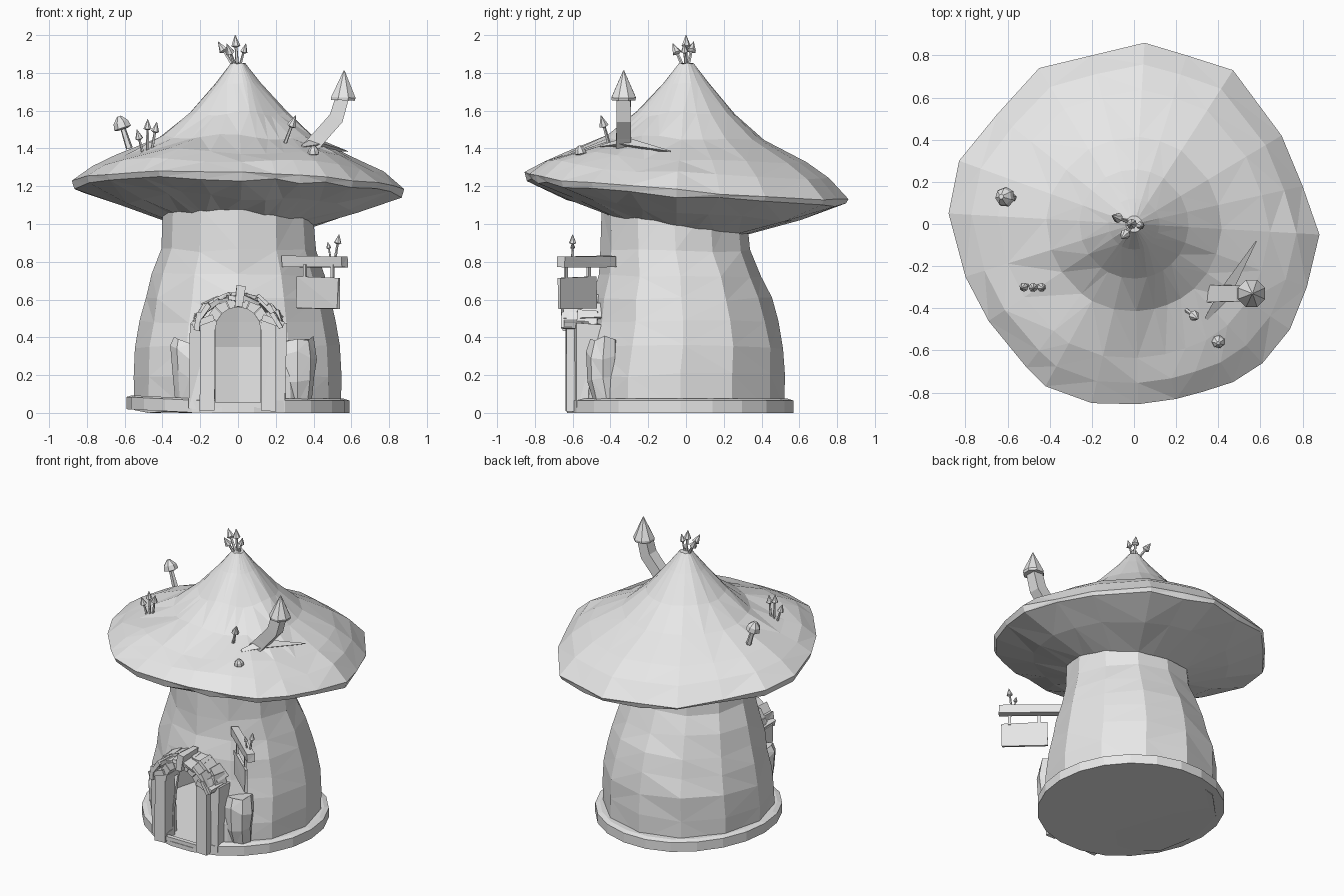
import bpy, bmesh, math, random
from mathutils import Vector, Matrix

random.seed(4)
if "Cube" in bpy.data.objects:
    bpy.data.objects.remove(bpy.data.objects["Cube"])

grey = bpy.data.materials.new("plain_grey")
grey.use_nodes = True
grey.diffuse_color = (0.8, 0.8, 0.8, 1)
grey.node_tree.nodes["Principled BSDF"].inputs["Base Color"].default_value = (0.8, 0.8, 0.8, 1)


def jitter(a):
    return random.uniform(-a, a)


def finish(name, bm):
    bmesh.ops.recalc_face_normals(bm, faces=bm.faces)
    mesh = bpy.data.meshes.new(name)
    bm.to_mesh(mesh)
    bm.free()
    mesh.materials.append(grey)
    obj = bpy.data.objects.new(name, mesh)
    bpy.context.collection.objects.link(obj)
    return obj


def loft(name, rings, triangulate=False):
    """Skin a stack of equal-length rings and close both ends."""
    bm = bmesh.new()
    rows = [[bm.verts.new(p) for p in ring] for ring in rings]
    n = len(rows[0])
    for low, high in zip(rows, rows[1:]):
        for i in range(n):
            j = (i + 1) % n
            bm.faces.new((low[i], low[j], high[j], high[i]))
    bm.faces.new(rows[0])
    bm.faces.new(rows[-1])
    if triangulate:
        bmesh.ops.triangulate(bm, faces=[f for f in bm.faces if len(f.verts) == 4])
    return finish(name, bm)


def ellipse(rx, ry, cy, z, n, wobble=0.0, cx=0.0):
    ring = []
    for i in range(n):
        a = math.tau * i / n
        k = 1 + jitter(wobble)
        ring.append(Vector((cx + rx * k * math.cos(a), cy + ry * k * math.sin(a), z + jitter(wobble))))
    return ring


def tube(name, stations, sides):
    """Round or square bar through (point, radius) stations."""
    axis = (Vector(stations[-1][0]) - Vector(stations[0][0])).normalized()
    turn = axis.to_track_quat('Z', 'Y')
    rings = []
    for point, r in stations:
        rings.append([Vector(point) + turn @ Vector((r * math.cos(math.tau * (i + .5) / sides),
                      r * math.sin(math.tau * (i + .5) / sides), 0)) for i in range(sides)])
    return loft(name, rings)


def block(name, centre, size, turn=(0, 0, 0), rough=0.0):
    bm = bmesh.new()
    bmesh.ops.create_cube(bm, size=1)
    for v in bm.verts:
        v.co = Vector(c * s + jitter(rough) for c, s in zip(v.co, size))
    rot = Matrix.Rotation(turn[2], 4, 'Z') @ Matrix.Rotation(turn[1], 4, 'Y')
    bm.transform(Matrix.Translation(centre) @ rot)
    if rough:
        bmesh.ops.triangulate(bm, faces=bm.faces)
    return finish(name, bm)


def mushroom(name, base, tip, r, domed=False):
    base, tip = Vector(base), Vector(tip)
    d = (tip - base).normalized()
    h = r * (1.5 if domed else 2.6)
    neck = tip - d * h
    tube(name + "_stalk", [(base, r * .4), (neck + d * h * .2, r * .3)], 5)
    if domed:
        shape = [(0, .6), (.1, 1), (.55, .85), (1, .25)]
    else:
        shape = [(0, .45), (.12, 1), (.5, .6), (1, .06)]
    tube(name + "_head", [(neck + d * h * t, r * k) for t, k in shape], 7)


def cut(obj, tool):
    tool.hide_render = True
    tool.hide_viewport = True
    mod = obj.modifiers.new(tool.name, 'BOOLEAN')
    mod.operation = 'DIFFERENCE'
    mod.solver = 'EXACT'
    mod.object = tool


# Roof cap: irregular rim, concave upper slope, tilted up toward the front
rim = [(.88, -.05), (.8, .18), (.7, .42), (.47, .73), (.25, .8), (.05, .86), (-.2, .8), (-.45, .74),
       (-.65, .52), (-.83, .3), (-.88, .05), (-.8, -.25), (-.69, -.46), (-.51, -.68), (-.42, -.77),
       (-.2, -.85), (.02, -.855), (.2, -.83), (.33, -.795), (.47, -.75), (.61, -.66), (.74, -.5), (.82, -.3)]


def roof_ring(t, z, power, slide=0.0, rough=0.0):
    """Rim scaled by t; its small notches fade out toward the peak."""
    ring = []
    for x, y in rim:
        a = math.atan2(y, x)
        even = Vector((.865 * math.cos(a), .865 * math.sin(a), 0))
        p = even.lerp(Vector((x, y, 0)), t ** 2) * t
        wave = .014 * math.sin(5 * a + 8 * t) * (1 if y < 0 and .2 < t < .95 else .2)
        p.y -= slide
        p.z = z + wave + jitter(rough) - t ** power * (.07 * y / .85 + .03 * x / .88)
        ring.append(p)
    return ring


slope = [(.045, 1.85), (.14, 1.745), (.3, 1.585), (.48, 1.455), (.74, 1.355), (.88, 1.29)]
cap_rings = [roof_ring(t, z, 3) for t, z in slope]
cap_rings.append(roof_ring(1, 1.2, 3, 0, .008))
cap_rings.append(roof_ring(.985, 1.17, 3, 0, .01))
cap_rings += [roof_ring(.72, 1.085, .4, .014, .008), roof_ring(.42, 1.0, .4, .03)]
loft("roof_cap", cap_rings, True)

# Hollow stem wall and plinth
levels = [(.01, .55, .55, -.03), (.2, .55, .55, -.03), (.35, .54, .535, -.015), (.48, .515, .5, -.015),
          (.6, .49, .475, -.025), (.73, .455, .43, -.03), (.86, .41, .395, -.055), (1.1, .395, .38, -.065)]
stem = loft("stem_wall", [ellipse(rx, ry, cy, z, 12, .012) for z, rx, ry, cy in levels], True)
plinth_rings = [ellipse(.59 - i, .605 - i, -.03, z, 22) for z, i in [(0, 0), (.065, 0), (.075, .03)]]
for ring in plinth_rings:
    for p in ring:
        p.z += max(0, -p.x - .2) * .05
plinth = loft("plinth", plinth_rings)

# Room inside the stem, reached through an arched doorway
room = loft("room_cutter", [ellipse(rx * .965, ry * .965, cy, min(max(z, .03), .95), 12)
                            for z, rx, ry, cy in levels])
outline = [(.12, .03)]
outline += [(.12 * math.cos(math.pi * i / 8), .44 + .12 * math.sin(math.pi * i / 8)) for i in range(9)]
outline += [(-.12, .03)]
doorway = loft("doorway_cutter", [[Vector((x, y, z)) for x, z in outline] for y in (-.8, -.4)])
for obj in (stem, plinth):
    cut(obj, doorway)
    cut(obj, room)

# Door frame and shoulders
for side, word in ((1, "left"), (-1, "right")):
    block(word + "_door_post", (side * .162, -.58, .245), (.078, .11, .47), rough=.003)
    block(word + "_porch_shoulder", (side * .2, -.525, .24), (.1, .13, .45), rough=.012)
    block(word + "_impost", (side * .185, -.58, .485), (.12, .13, .035), (0, side * .35, 0))
block("threshold", (0, -.61, .04), (.24, .03, .03))

# Rock ledges that swell out of the wall beside the porch
for word, cx, cy in (("right", -.255, -.47), ("left", .315, -.44)):
    loft(word + "_rock_ledge", [ellipse(r, r * .9, cy + d, z, 8, .04, cx) for z, r, d in
                                ((.05, .075, .02), (.2, .09, 0), (.32, .1, 0), (.37, .085, .01))], True)

# Arch stones with a keystone
count = 8
for i in range(count):
    a0, a1 = (math.pi * (i + k) / count for k in (.03, .97))
    quad = [(r * math.cos(a), .44 + r * math.sin(a)) for r, a in
            ((.12, a0), (.175, a0), (.175, a1), (.12, a1))]
    loft("arch_stone_%d" % i, [[Vector((x, y, z)) for x, z in quad] for y in (-.63, -.47)])
block("keystone", (.01, -.58, .615), (.045, .17, .11), (0, .12, 0), .004)

# Two overlapping rows of canopy shingles
for row, (y, grow) in enumerate([(-.595, 0), (-.51, .018)]):
    for i in range(9):
        a = math.radians(14 + 19 * i) + jitter(.06)
        centre = ((.215 + grow) * math.cos(a), y + jitter(.015), .44 + (.165 + grow) * math.sin(a))
        block("shingle_%d_%d" % (row, i), centre, (.095, .11, .022),
              (0, math.pi / 2 - a + jitter(.2), jitter(.15)), .005)

# Hanging sign on a diagonal beam
heading = math.atan2(-.27, .31)
block("sign_beam", (.405, -.525, .8), (.42, .05, .06), (0, 0, heading), .004)
block("sign_board", (.425, -.575, .635), (.29, .018, .165), (0, .02, heading), .003)
for i, (x, y) in enumerate([(.355, -.515), (.5, -.635)]):
    block("sign_hanger_%d" % i, (x, y, .745), (.02, .012, .08), (0, 0, heading))
mushroom("beam_mushroom_small", (.49, -.6, .82), (.475, -.6, .905), .014)
mushroom("beam_mushroom_large", (.515, -.6, .82), (.535, -.6, .945), .02)

# Crooked chimney with pointed hat and a folded ridge at its foot
path = [((.36, -.33, 1.38), .06), ((.44, -.33, 1.47), .055), ((.52, -.33, 1.56), .055),
        ((.555, -.33, 1.68), .052)]
tube("chimney", path, 4)
tube("chimney_hat", [((.555, -.33, 1.655), .068), ((.558, -.33, 1.67), .07), ((.562, -.33, 1.812), .003)], 8)
tube("chimney_ridge", [((.34, -.45, 1.41), .012), ((.42, -.33, 1.425), .04), ((.58, -.08, 1.385), .003)], 3)

# Mushrooms growing on the roof
mushroom("dome_mushroom", (-.575, .125, 1.4), (-.63, .13, 1.57), .048, True)
mushroom("low_dome_mushroom", (.4, -.55, 1.32), (.4, -.565, 1.415), .032, True)
mushroom("slope_mushroom", (.25, -.41, 1.43), (.305, -.45, 1.575), .026)
for i, (x, z) in enumerate([(-.535, 1.5), (-.478, 1.555), (-.43, 1.54)]):
    mushroom("trio_mushroom_%d" % i, (-.48 + (x + .48) * .4, -.29, 1.37), (x, -.305, z), .022)
for i, (x, y, z) in enumerate([(-.105, .04, 1.965), (-.06, -.07, 1.955), (-.015, 0, 2), (.042, -.01, 1.955)]):
    mushroom("peak_mushroom_%d" % i, (x * .2, y * .2, 1.83), (x, y, z), .025 if i < 3 else .02)
